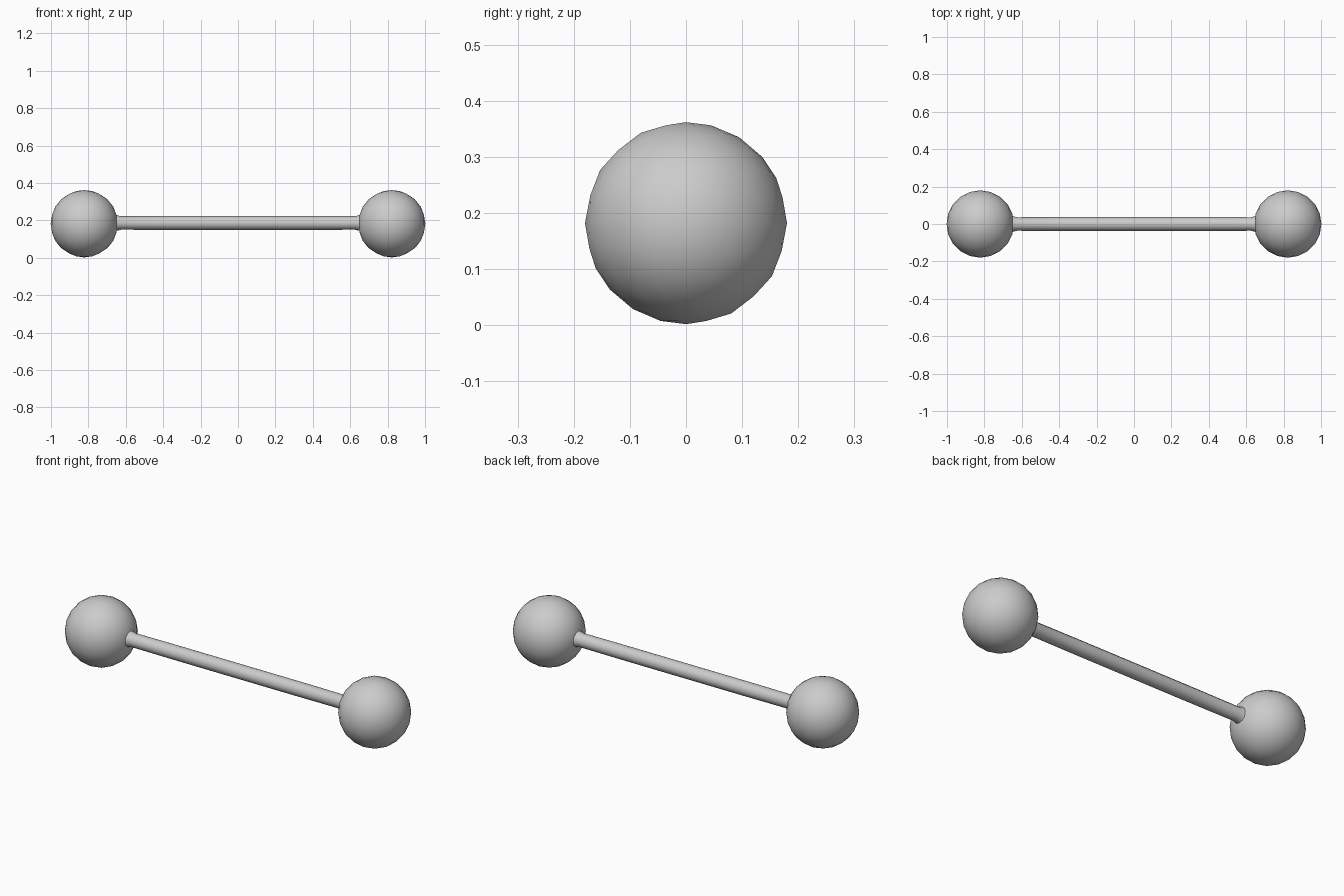
import bpy, bmesh
from math import radians, cos, sin, tau
from mathutils import Matrix

if "Cube" in bpy.data.objects:
    bpy.data.objects.remove(bpy.data.objects["Cube"])

CENTER_Z = 0.182
BALL_R = 0.18
BALL_X = 0.822


def add_object(name, bm):
    mesh = bpy.data.meshes.new(name)
    bmesh.ops.recalc_face_normals(bm, faces=bm.faces)
    for f in bm.faces:
        f.smooth = True
    bm.to_mesh(mesh)
    bm.free()
    obj = bpy.data.objects.new(name, mesh)
    bpy.context.collection.objects.link(obj)
    return obj


# Faceted, smooth-shaded end weights
def ball(name, x):
    bm = bmesh.new()
    bmesh.ops.create_icosphere(
        bm, subdivisions=3, radius=BALL_R,
        matrix=Matrix.Translation((x, 0, CENTER_Z)) @ Matrix.Rotation(radians(90), 4, 'Z'))
    return add_object(name, bm)


# Handle: round bar along x, flaring slightly where it meets the balls
def handle(name, profile, sides=12):
    bm = bmesh.new()
    rings = []
    for x, r in profile:
        rings.append([bm.verts.new((x, r * cos(tau * i / sides),
                                    CENTER_Z + 0.004 + r * sin(tau * i / sides)))
                      for i in range(sides)])
    for a, b in zip(rings, rings[1:]):
        for i in range(sides):
            j = (i + 1) % sides
            bm.faces.new((a[i], a[j], b[j], b[i]))
    return add_object(name, bm)


ball("left_weight", -BALL_X)
ball("right_weight", BALL_X)

half = [(0.0, 0.037), (0.35, 0.037), (0.625, 0.036), (0.65, 0.042), (0.68, 0.05)]
handle("handle", [(-x, r) for x, r in reversed(half[1:])] + half)
